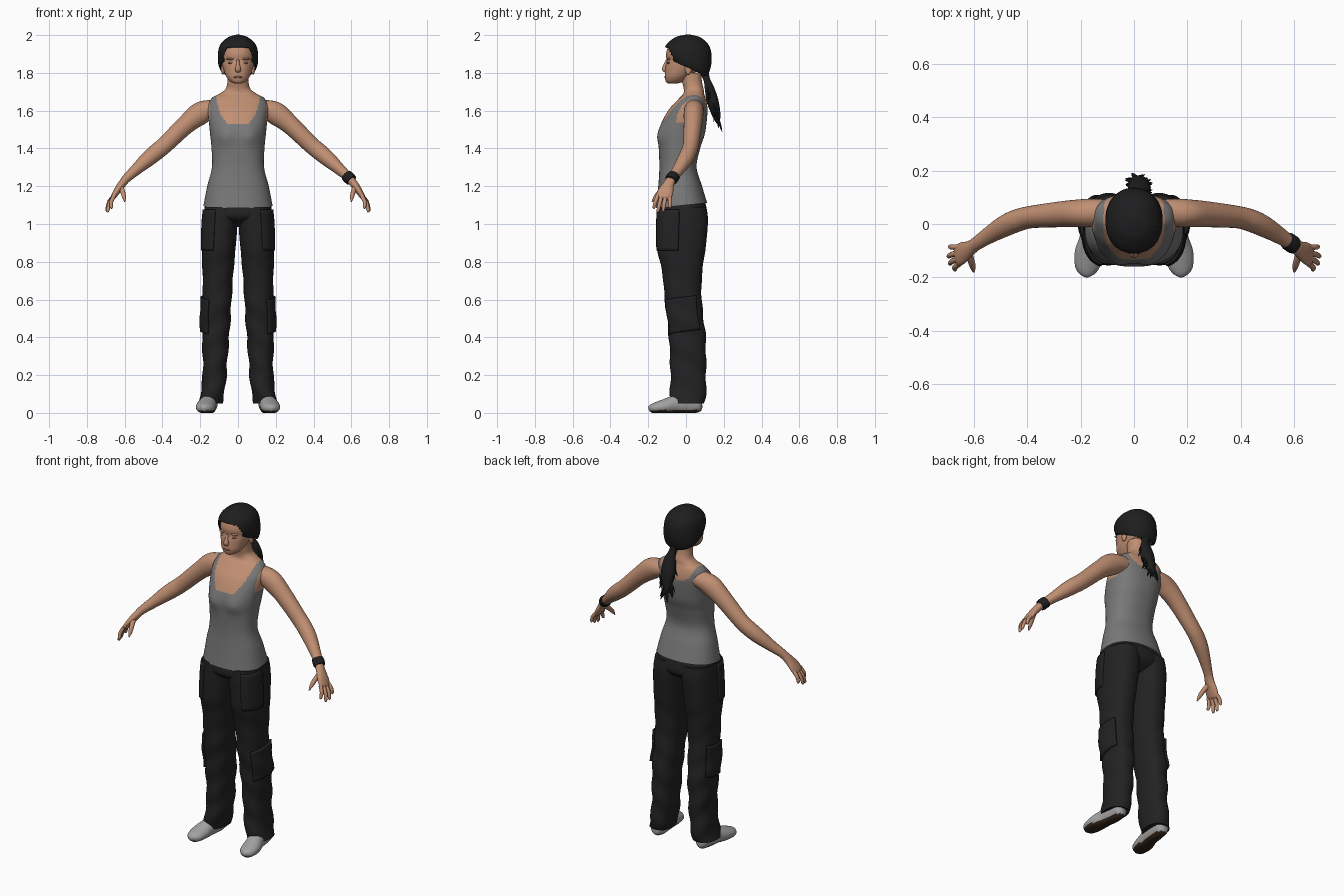
import bpy, bmesh, math, random
from mathutils import Vector

if "Cube" in bpy.data.objects:
    bpy.data.objects.remove(bpy.data.objects["Cube"])

random.seed(4)


def material(name, r, g, b):
    m = bpy.data.materials.new(name)
    m.diffuse_color = (r, g, b, 1)
    m.use_nodes = True
    m.node_tree.nodes["Principled BSDF"].inputs["Base Color"].default_value = m.diffuse_color
    return m


SKIN = material("skin", .53, .275, .17)
GREY = material("shirt_grey", .19, .19, .19)
BLACK = material("trouser_black", .016, .016, .017)
HAIR = material("hair_black", .013, .013, .014)
SHOE = material("shoe_grey", .36, .36, .36)
SOLE = material("sole_brown", .035, .018, .01)
LIP = material("lip_brown", .33, .14, .1)


def spline(rows, k=8):
    """Smooth curve through rows of numbers."""
    out = []
    for i in range(len(rows) - 1):
        a, b, c, d = rows[max(i - 1, 0)], rows[i], rows[i + 1], rows[min(i + 2, len(rows) - 1)]
        for j in range(k):
            t = j / k
            out.append([q + .5 * t * (r - p + t * (2 * p - 5 * q + 4 * r - s + t * (3 * (q - r) + s - p)))
                        for p, q, r, s in zip(a, b, c, d)])
    return out + [list(rows[-1])]


def interp(table, x):
    for (a, u), (b, v) in zip(table, table[1:]):
        if x <= b:
            return u + (v - u) * max(0, (x - a) / (b - a))
    return table[-1][1]


def build(name, rings, mats, rule=None, keep=None, closed=True, thick=0):
    """Skin a list of point rings; rule picks the material, keep trims faces."""
    bm = bmesh.new()
    vs = [[bm.verts.new(p) for p in ring] for ring in rings]
    n = len(vs[0])
    for a, b in zip(vs, vs[1:]):
        for i in range(n if closed else n - 1):
            bm.faces.new((a[i], a[(i + 1) % n], b[(i + 1) % n], b[i]))
    if closed:
        bm.faces.new(vs[0])
        bm.faces.new(vs[-1])
    bmesh.ops.recalc_face_normals(bm, faces=bm.faces)
    if keep:
        bad = [f for f in bm.faces if not keep(f.calc_center_median())]
        bmesh.ops.delete(bm, geom=bad, context='FACES')
    if rule:
        for f in bm.faces:
            f.material_index = rule(f.calc_center_median())
    me = bpy.data.meshes.new(name)
    bm.to_mesh(me)
    bm.free()
    for m in mats:
        me.materials.append(m)
    ob = bpy.data.objects.new(name, me)
    bpy.context.collection.objects.link(ob)
    bpy.ops.object.select_all(action='DESELECT')
    bpy.context.view_layer.objects.active = ob
    ob.select_set(True)
    bpy.ops.object.shade_smooth_by_angle(angle=math.radians(50))
    if thick:
        mod = ob.modifiers.new("thickness", 'SOLIDIFY')
        mod.thickness, mod.offset = thick, 0
    return ob


def section(row, t, n=2.3, off=0, fold=0):
    """Point on a rounded cross-section (z, x0, x1, y0, y1)."""
    z, x0, x1, y0, y1 = row
    c, s = math.cos(t), math.sin(t)
    off += fold * math.sin(z * 42 + 2 * t) * min(1, max(0, (.95 - z) * 2))
    px = math.copysign(abs(c) ** (2 / n), c) * ((x1 - x0) / 2 + off)
    py = math.copysign(abs(s) ** (2 / n), s) * ((y1 - y0) / 2 + off)
    return Vector(((x0 + x1) / 2 + px, (y0 + y1) / 2 + py, z))


def loft(rows, sides=64, side=1, **kw):
    rings = [[section(r, 2 * math.pi * i / sides, **kw) for i in range(sides)] for r in rows]
    return [[Vector((p.x * side, p.y, p.z)) for p in ring] for ring in rings]


def tube(rows, axis, side=1, sides=20, k=6):
    """Rings along a path of (x, y, z, radius along axis, other radius)."""
    rows = spline(rows, k)
    pts = [Vector(r[:3]) for r in rows]
    rings = []
    for i, (p, r) in enumerate(zip(pts, rows)):
        tan = (pts[min(i + 1, len(pts) - 1)] - pts[max(i - 1, 0)]).normalized()
        u = Vector(axis)
        u = (u - tan * u.dot(tan)).normalized()
        v = tan.cross(u)
        ring = [p + u * r[3] * math.cos(a) + v * r[4] * math.sin(a)
                for a in (2 * math.pi * j / sides for j in range(sides))]
        rings.append([Vector((q.x * side, q.y, q.z)) for q in ring])
    return rings


def blob(name, loc, size, mat):
    bpy.ops.mesh.primitive_uv_sphere_add(segments=16, ring_count=10, location=loc)
    ob = bpy.context.object
    ob.name, ob.scale = name, size
    ob.data.materials.append(mat)
    bpy.ops.object.shade_smooth()


def sym(rows):
    return [(z, -rx, rx, y0, y1) for z, rx, y0, y1 in rows]


# Torso, neck and tank top
torso = spline(sym([(1.10, .183, -.16, .112), (1.2, .163, -.147, .085), (1.3, .138, -.141, .056),
                    (1.4, .14, -.144, .075), (1.47, .147, -.146, .098), (1.53, .153, -.132, .108),
                    (1.6, .16, -.095, .114), (1.64, .155, -.06, .11), (1.67, .135, -.032, .102),
                    (1.69, .098, -.014, .096), (1.715, .066, -.012, .093), (1.75, .056, -.02, .085),
                    (1.80, .054, -.03, .08)]), 10)
rings = loft(torso, 96)
for p in (p for ring in rings for p in ring):
    if p.y < 0:  # bust
        p.y -= .013 * math.exp(-((abs(p.x) - .07) / .045) ** 2 - ((p.z - 1.465) / .05) ** 2)
    p.z += .1 * p.y * min(1, max(0, (1.2 - p.z) / .1))  # sloping hem


def shirt_rule(c):
    x = abs(c.x)
    front = [(0, 1.528), (.055, 1.53), (.08, 1.56), (.1, 1.60), (.113, 1.65), (.118, 1.7)]
    back = [(0, 1.60), (.06, 1.605), (.09, 1.63), (.108, 1.66), (.115, 1.7)]
    skin = c.z > interp(front if c.y < .035 else back, x) or (x > .148 and c.z > 1.54) or c.z > 1.69
    return 0 if skin else 1


build("torso_and_tank_top", rings, [SKIN, GREY], shirt_rule)

# Head and face
head = spline(sym([(1.745, .022, -.098, -.04), (1.755, .042, -.107, -.01), (1.78, .062, -.112, .02),
                   (1.81, .074, -.111, .06), (1.84, .083, -.108, .09), (1.865, .087, -.102, .1),
                   (1.90, .09, -.106, .108), (1.94, .082, -.093, .1), (1.97, .05, -.06, .06),
                   (1.985, .015, -.01, .02)]), 5)
build("head", loft(head, 40, n=2.1), [SKIN])
build("nose", tube([(0, -.1, 1.868, .007, .006), (0, -.108, 1.845, .009, .01), (0, -.114, 1.82, .015, .013),
                    (0, -.11, 1.805, .012, .006)], (1, 0, 0), sides=12), [SKIN])
blob("lips", (0, -.108, 1.778), (.025, .007, .006), LIP)
for s, tag in ((1, "left"), (-1, "right")):
    blob("eyelid_" + tag, (.036 * s, -.092, 1.853), (.017, .008, .006), LIP)
    blob("brow_ridge_" + tag, (.037 * s, -.091, 1.874), (.024, .011, .006), SKIN)
    blob("ear_" + tag, (.08 * s, .012, 1.82), (.01, .018, .03), SKIN)

# Hair cap trimmed along the hairline
cap = spline(sym([(1.775, .045, .02, .1), (1.8, .08, 0, .118), (1.84, .1, -.07, .13), (1.88, .104, -.105, .133),
                  (1.92, .101, -.112, .128), (1.95, .09, -.1, .115), (1.975, .067, -.072, .09),
                  (1.99, .042, -.045, .063), (2.0, .006, 0, .02)]), 8)
line = [(-.12, 1.942), (-.09, 1.93), (-.075, 1.9), (-.06, 1.86), (0, 1.835), (.07, 1.80), (.13, 1.775)]
build("hair_cap", loft(cap, 80, n=2.1), [HAIR], keep=lambda c: c.z > interp(line, c.y), thick=.006)

# Ponytail with loose tufts
tail = [(0, .095, 1.81, .03, .025), (.012, .11, 1.765, .022, .018), (.02, .125, 1.715, .036, .026),
        (.02, .138, 1.66, .043, .032), (.017, .152, 1.61, .036, .028), (.012, .163, 1.565, .022, .02),
        (.01, .172, 1.525, .004, .004)]
build("ponytail", tube(tail, (1, 0, 0), sides=14), [HAIR])
path = spline(tail, 5)
for i in range(22):
    r = path[7 + i]if 7 + i < len(path) else path[-1]
    a = random.uniform(-.6, math.pi + .6)
    d = Vector((math.cos(a), math.sin(a) * .7, 0))
    p = Vector(r[:3]) + d * r[4] * .7
    q = p + d * .016 + Vector((0, 0, -.02))
    e = p + d * .03 + Vector((0, 0, -.05))
    build(f"hair_tuft_{i}", tube([(*p, .012, .01), (*q, .008, .006), (*e, .001, .001)], (1, .1, 0), sides=6, k=2), [HAIR])

# Trousers: hips joining two legs
hips = spline(sym([(1.125, .163, -.142, .098), (1.08, .177, -.152, .11), (1.04, .175, -.152, .112),
                   (1.01, .11, -.12, .09), (.985, .05, -.07, .05)]), 5)
build("trouser_hips", loft(hips, 48), [BLACK])
leg = spline([(1.09, .0, .177, -.15, .108), (1.03, .002, .184, -.154, .116), (.95, .006, .188, -.155, .112),
              (.86, .014, .19, -.152, .102), (.78, .021, .189, -.133, .09), (.7, .028, .187, -.12, .083),
              (.6, .034, .187, -.113, .083), (.5, .04, .19, -.1, .093), (.42, .045, .19, -.092, .103),
              (.3, .055, .187, -.085, .106), (.2, .061, .187, -.082, .106), (.1, .073, .199, -.085, .106),
              (.05, .082, .208, -.078, .098)], 8)


def pocket(name, side, z0, z1, a0, a1, off, tilt=0):
    rings = []
    for i in range(15):
        ring = []
        for j in range(17):
            z = z0 + (z1 - z0) * i / 14 + tilt * (j / 16 - .5)
            row = min(leg, key=lambda r: abs(r[0] - z))
            k = leg.index(row)
            k = min(max(k if row[0] > z else k - 1, 0), len(leg) - 2)
            u = (z - leg[k][0]) / (leg[k + 1][0] - leg[k][0])
            row = [p + (q - p) * u for p, q in zip(leg[k], leg[k + 1])]
            p = section(row, math.radians(a0 + (a1 - a0) * j / 16), off=off, fold=.003)
            ring.append(Vector((p.x * side, p.y, p.z)))
        rings.append(ring)
    build(name, rings, [BLACK], closed=False, thick=.012)


for s, tag in ((1, "left"), (-1, "right")):
    build("trouser_leg_" + tag, loft(leg, 48, s, fold=.003), [BLACK])
    pocket("thigh_pocket_" + tag, s, .86, 1.075, -75, -5, .002)
    pocket("cargo_pocket_" + tag, s, .43, .61, -60, 38, .006, .025)

    # Shoe with a flat dark sole
    shoe = tube([(.147, .085, .045, .012, .02), (.148, .07, .045, .036, .042), (.15, .02, .05, .042, .055),
                 (.158, -.05, .046, .045, .05), (.17, -.11, .034, .052, .04), (.175, -.16, .026, .046, .03),
                 (.176, -.185, .022, .03, .022), (.176, -.197, .018, .008, .01)], (1, 0, 0), s, 28)
    for p in (p for ring in shoe for p in ring):
        p.z = max(p.z, 0)
    build("shoe_" + tag, shoe, [SHOE, SOLE], lambda c: int(c.z < .014))

    # Arm, palm, fingers and thumb
    build("arm_" + tag, tube([(.09, .045, 1.612, .045, .045), (.15, .043, 1.605, .052, .052),
                              (.205, .04, 1.582, .052, .06), (.28, .036, 1.522, .048, .05),
                              (.386, .026, 1.42, .042, .045), (.44, .012, 1.375, .042, .044),
                              (.485, -.008, 1.337, .04, .04), (.535, -.037, 1.292, .033, .031),
                              (.585, -.07, 1.247, .026, .024), (.602, -.082, 1.228, .026, .022)],
                             (0, 1, 0), s, 28), [SKIN])
    build("palm_" + tag, tube([(.59, -.074, 1.242, .024, .022), (.617, -.093, 1.208, .03, .021),
                               (.642, -.108, 1.172, .041, .018), (.66, -.118, 1.143, .041, .014),
                               (.666, -.121, 1.133, .034, .008)], (0, 1, 0), s), [SKIN])
    for i, (tx, ty, tz) in enumerate([(.672, -.172, 1.082), (.692, -.15, 1.063),
                                      (.698, -.122, 1.066), (.692, -.085, 1.085)]):
        b = Vector((.655, -.15 + i * .021, 1.15))
        t = Vector((tx, ty, tz))
        m = b.lerp(t, .5) + Vector((.007, 0, .003))
        build(f"finger_{i}_{tag}", tube([(*b, .011, .011), (*m, .0105, .0105), (*b.lerp(t, .92), .008, .008),
                                         (*t, .002, .002)], (1, 0, 0), s, 10, 4), [SKIN])
    build("thumb_" + tag, tube([(.622, -.1, 1.2, .015, .017), (.611, -.135, 1.172, .013, .014),
                                (.604, -.16, 1.145, .011, .011), (.6, -.18, 1.118, .003, .003)],
                               (1, 0, 0), s, 12, 4), [SKIN])

# Wristband on one arm only
build("wristband", tube([(.573, -.062, 1.258, .032, .03), (.579, -.066, 1.252, .034, .032),
                         (.595, -.077, 1.237, .034, .032), (.601, -.081, 1.231, .032, .03)],
                        (0, 1, 0), 1, 24, 3), [HAIR])
